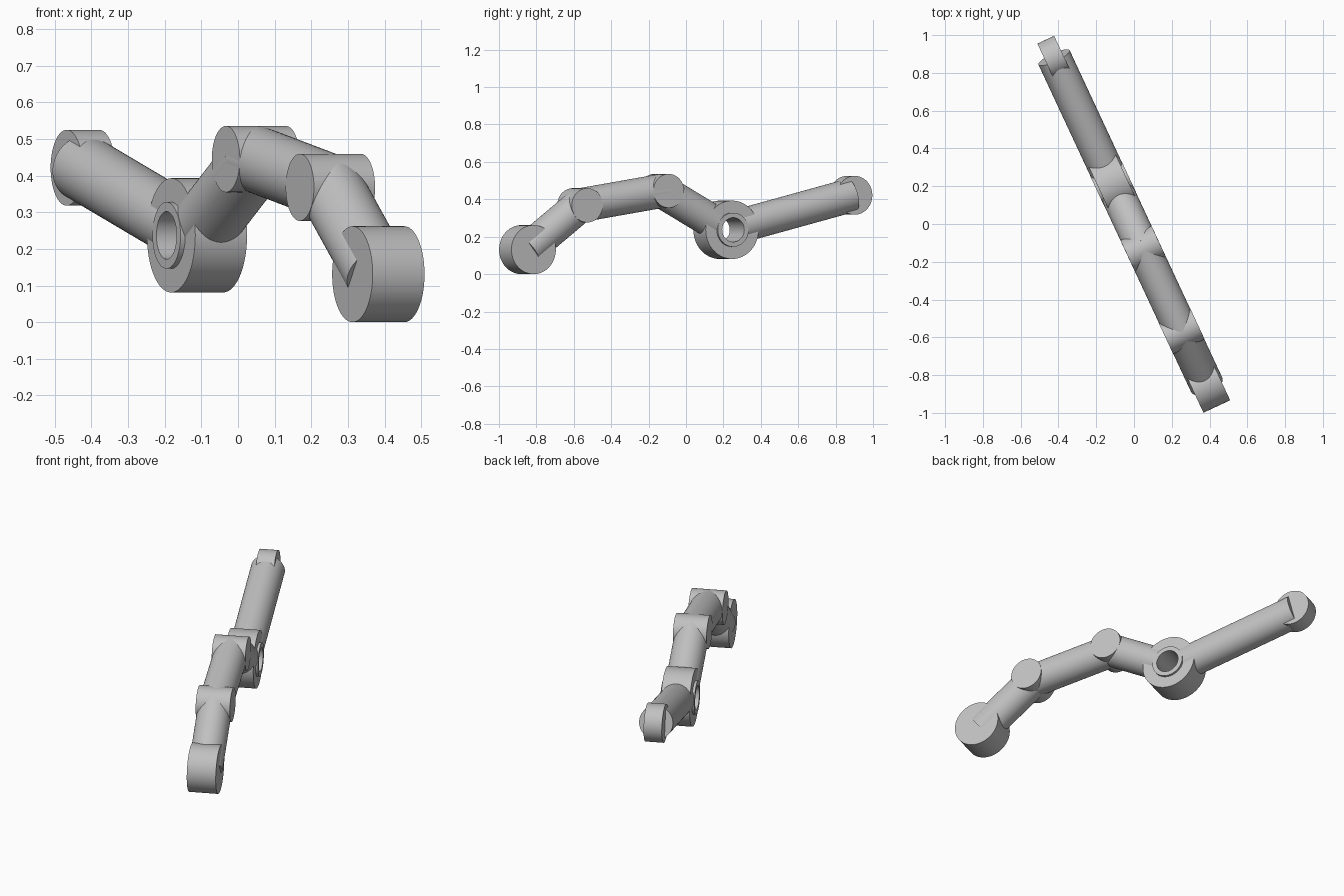
import bpy, bmesh, math
from mathutils import Vector

if "Cube" in bpy.data.objects:
    bpy.data.objects.remove(bpy.data.objects["Cube"])

ANGLE = math.radians(25)
ALONG = Vector((-math.sin(ANGLE), math.cos(ANGLE), 0))   # direction of the arm on the ground
PIN = Vector((math.cos(ANGLE), math.sin(ANGLE), 0))      # axis of every joint
UP = Vector((0, 0, 1))
SIDES = 64
TUBE_R = 0.091

grey = bpy.data.materials.new("plain grey")
grey.diffuse_color = (0.53, 0.53, 0.53, 1)
grey.use_nodes = True
grey.node_tree.nodes["Principled BSDF"].inputs["Base Color"].default_value = grey.diffuse_color


def at(s, z):
    return ALONG * s + UP * z - PIN * 0.011


def lathe(name, profile, centre, axis, closed=False):
    """Turn a (radius, height) profile around an axis through centre."""
    bm = bmesh.new()
    rings = []
    for r, h in profile:
        rings.append([bm.verts.new((r * math.cos(2 * math.pi * i / SIDES),
                                    r * math.sin(2 * math.pi * i / SIDES), h))
                      for i in range(SIDES)])
    pairs = list(zip(rings, rings[1:]))
    if closed:
        pairs.append((rings[-1], rings[0]))
    else:
        bm.faces.new(rings[0])
        bm.faces.new(rings[-1])
    for a, b in pairs:
        for i in range(SIDES):
            j = (i + 1) % SIDES
            bm.faces.new((a[i], a[j], b[j], b[i]))
    bmesh.ops.recalc_face_normals(bm, faces=bm.faces)
    mesh = bpy.data.meshes.new(name)
    bm.to_mesh(mesh)
    bm.free()
    mesh.materials.append(grey)
    obj = bpy.data.objects.new(name, mesh)
    bpy.context.collection.objects.link(obj)
    obj.location = centre
    obj.rotation_euler = axis.to_track_quat('Z', 'Y').to_euler()
    bpy.ops.object.select_all(action='DESELECT')
    obj.select_set(True)
    bpy.context.view_layer.objects.active = obj
    bpy.ops.object.shade_smooth_by_angle(angle=math.radians(30))
    return obj


def joint(name, centre, radius, width):
    lathe(name, [(radius, -width / 2), (radius, width / 2)], centre, PIN)


def link(name, start, end, skip_start=0.0, skip_end=0.0):
    d = (end - start).normalized()
    a, b = start + d * skip_start, end - d * skip_end
    half = (b - a).length / 2
    lathe(name, [(TUBE_R, -half), (TUBE_R, half)], (a + b) / 2, d)


base, elbow, shoulder = at(-0.930, 0.131), at(-0.620, 0.368), at(-0.139, 0.445)
hub, tip = at(0.241, 0.237), at(0.978, 0.4215)

# Solid joints
joint("base_joint", base, 0.131, 0.156)
joint("elbow_joint", elbow, 0.0915, 0.184)
joint("shoulder_joint", shoulder, 0.0905, 0.181)
joint("tip_joint", tip, 0.1035, 0.098)

# Hollow hub with a raised collar on both sides
lathe("hollow_hub", [(0.065, -0.092), (TUBE_R, -0.092), (TUBE_R, -0.078), (0.156, -0.078),
                     (0.156, 0.078), (TUBE_R, 0.078), (TUBE_R, 0.092), (0.065, 0.092)],
      hub, PIN, closed=True)

# Round links; those at the hub stop inside its wall so the bore stays open
link("base_link", base, elbow)
link("middle_link", elbow, shoulder)
link("hub_link", shoulder, hub, skip_end=0.075)
link("tip_link", hub, tip, skip_start=0.075)
